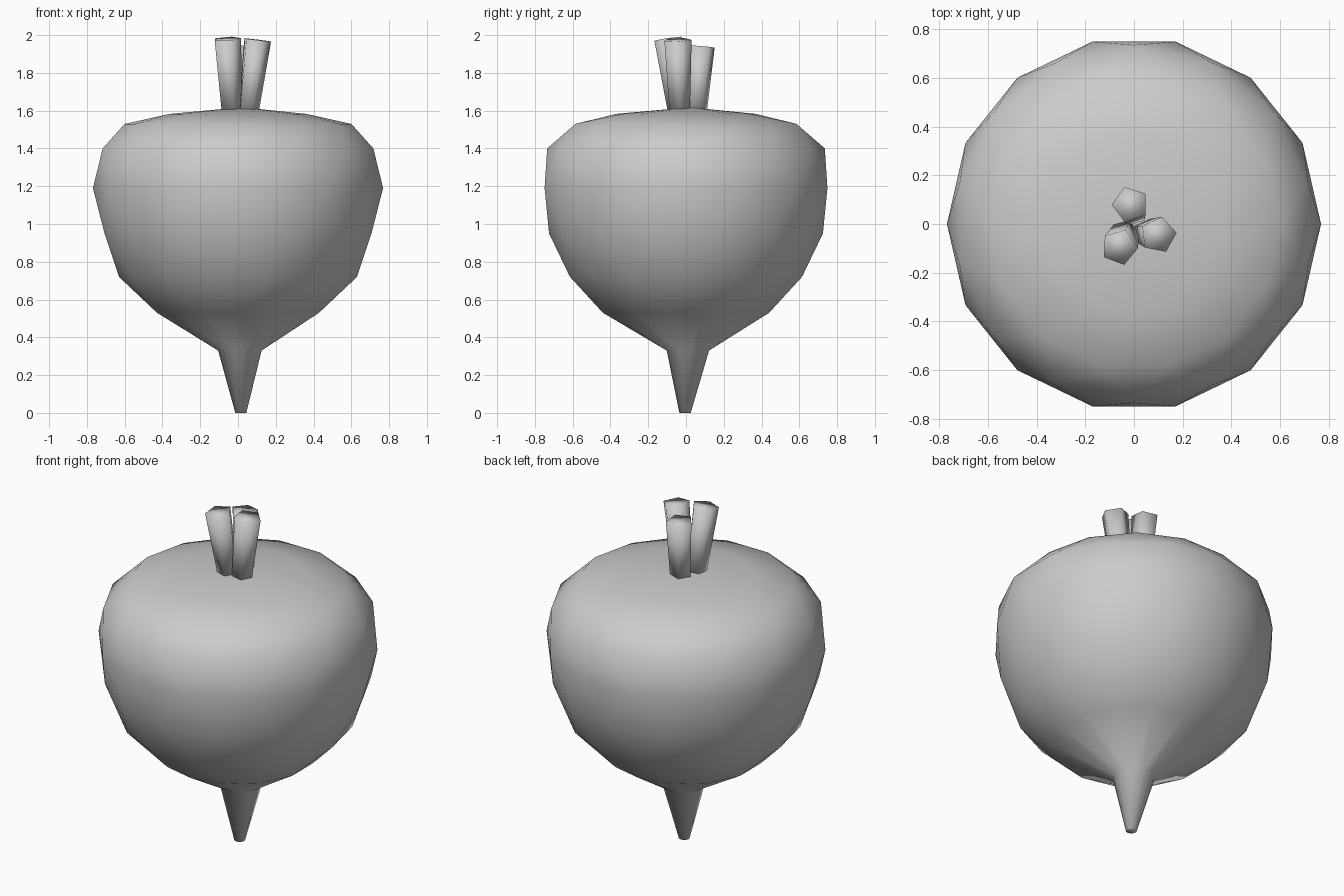
import bpy, bmesh, math
from mathutils import Vector

if "Cube" in bpy.data.objects:
    bpy.data.objects.remove(bpy.data.objects["Cube"])

grey = bpy.data.materials.new("plain_grey")
grey.diffuse_color = (0.6, 0.6, 0.6, 1)
grey.use_nodes = True
grey.node_tree.nodes["Principled BSDF"].inputs["Base Color"].default_value = grey.diffuse_color


def finish(name, bm):
    """Turn a bmesh into a smooth-shaded grey object."""
    bmesh.ops.recalc_face_normals(bm, faces=bm.faces)
    for f in bm.faces:
        f.smooth = True
    mesh = bpy.data.meshes.new(name)
    bm.to_mesh(mesh)
    bm.free()
    mesh.materials.append(grey)
    obj = bpy.data.objects.new(name, mesh)
    bpy.context.collection.objects.link(obj)
    return obj


# Root: round bulb drawn down into a thin tail, rings staggered by half a step
SIDES = 14
profile = [  # radius, height, x shift, y shift
    (0.03, 0.00, 0.015, -0.005),
    (0.115, 0.33, 0.01, 0.01),
    (0.44, 0.53, 0.0, 0.0),
    (0.63, 0.72, 0.0, 0.0),
    (0.725, 0.95, 0.0, 0.0),
    (0.768, 1.19, 0.0, 0.0),
    (0.735, 1.40, 0.0, 0.0),
    (0.60, 1.53, 0.0, 0.0),
    (0.37, 1.583, 0.0, 0.0),
]
bm = bmesh.new()
rings = []
for k, (r, z, dx, dy) in enumerate(profile):
    ring = []
    for i in range(SIDES):
        a = math.tau * (i + 0.5 * ((k + 1) % 2)) / SIDES
        ring.append(bm.verts.new((dx + r * math.cos(a), dy + r * math.sin(a), z)))
    rings.append(ring)
for k in range(len(rings) - 1):
    low, high = rings[k], rings[k + 1]
    if k % 2:                       # the upper ring is the one shifted ahead
        for i in range(SIDES):
            j = (i + 1) % SIDES
            bm.faces.new((low[i], low[j], high[i]))
            bm.faces.new((low[j], high[j], high[i]))
    else:                           # the lower ring is the one shifted ahead
        for i in range(SIDES):
            j = (i + 1) % SIDES
            bm.faces.new((low[i], high[j], high[i]))
            bm.faces.new((low[i], low[j], high[j]))
bm.faces.new(rings[0])
crown = bm.verts.new((0.02, 0.02, 1.618))
for i in range(SIDES):
    bm.faces.new((rings[-1][i], rings[-1][(i + 1) % SIDES], crown))
finish("root", bm)


# Stalks: three short cut stems leaning outwards, widening to the top
def stalk(name, base, top, r_base, r_top, turn):
    base, top = Vector(base), Vector(top)
    spin = (top - base).to_track_quat('Z', 'Y')
    bm = bmesh.new()
    ends = []
    for centre, r in ((base, r_base), (top, r_top)):
        ends.append([bm.verts.new(centre + spin @ Vector(
            (r * math.cos(turn + math.tau * i / 5),
             r * math.sin(turn + math.tau * i / 5), 0))) for i in range(5)])
    for i in range(5):
        j = (i + 1) % 5
        bm.faces.new((ends[0][i], ends[0][j], ends[1][j], ends[1][i]))
    bm.faces.new(ends[0])
    bm.faces.new(ends[1])
    finish(name, bm)


stalk("stalk_left", (-0.035, -0.035, 1.57), (-0.06, -0.095, 1.98),
      0.058, 0.076, math.radians(20))
stalk("stalk_right", (0.05, -0.035, 1.57), (0.10, -0.045, 1.975),
      0.056, 0.076, math.radians(0))
stalk("stalk_back", (-0.005, 0.05, 1.57), (-0.015, 0.08, 1.94),
      0.06, 0.076, math.radians(-90))
